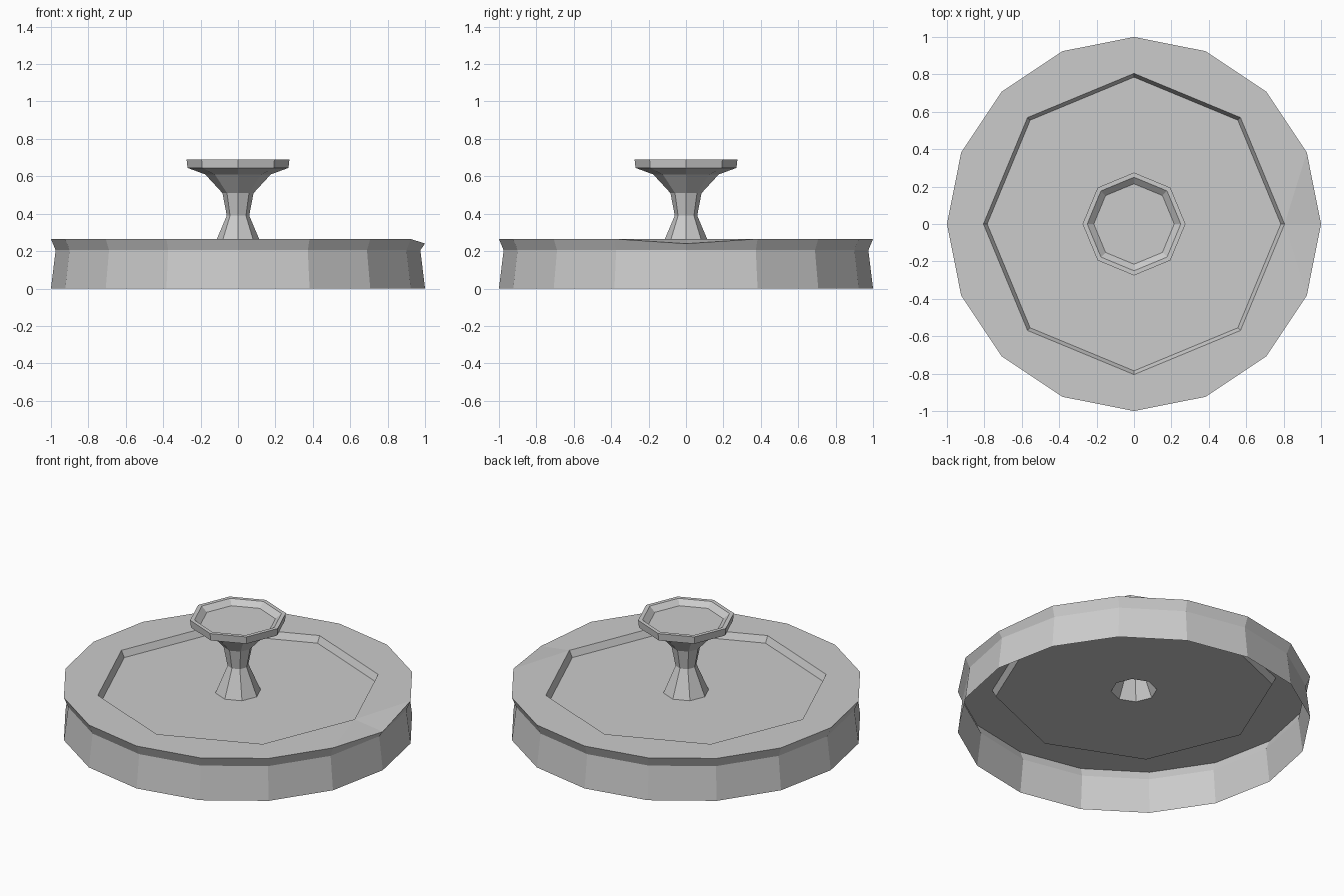
import bpy
import bmesh
from math import sin, cos, tau

cube = bpy.data.objects.get("Cube")
if cube:
    bpy.data.objects.remove(cube, do_unlink=True)

grey = bpy.data.materials.new("light grey")
grey.use_nodes = True
colour = (0.6, 0.6, 0.6, 1)
grey.diffuse_color = colour
grey.node_tree.nodes["Principled BSDF"].inputs["Base Color"].default_value = colour


def ring(bm, radius, z, sides):
    return [bm.verts.new((radius * cos(tau * i / sides), radius * sin(tau * i / sides), z))
            for i in range(sides)]


def bridge(bm, lower, upper):
    n = len(lower)
    for i in range(n):
        j = (i + 1) % n
        bm.faces.new((lower[i], lower[j], upper[j], upper[i]))


def loft(bm, profile, sides):
    rings = [ring(bm, r, z, sides) for r, z in profile]
    for a, b in zip(rings, rings[1:]):
        bridge(bm, a, b)
    return rings


def finish(bm, name):
    mesh = bpy.data.meshes.new(name)
    bm.to_mesh(mesh)
    bm.free()
    mesh.materials.append(grey)
    obj = bpy.data.objects.new(name, mesh)
    bpy.context.collection.objects.link(obj)
    return obj


FLOOR = 0.225

# Lid: open skirt, flat brim and sunken octagonal panel with a hole under the knob
bm = bmesh.new()
rim = loft(bm, [(1, 0), (0.975, 0.205), (1, 0.265)], 16)[-1]
rim[0].co.z = 0.24  # dented rim corner
panel = loft(bm, [(0.805, 0.265), (0.785, FLOOR), (0.13, FLOOR)], 8)[0]
for i in range(8):
    mid, before, after = rim[2 * i], rim[2 * i - 1], rim[2 * i + 1]
    corner, following = panel[i], panel[(i + 1) % 8]
    bm.faces.new((before, mid, corner))
    bm.faces.new((mid, after, corner))
    bm.faces.new((corner, after, following))
finish(bm, "lid")

# Knob: hollow flared stem with a dished cap
bm = bmesh.new()
rings = loft(bm, [(0.13, FLOOR), (0.06, 0.39), (0.083, 0.51), (0.175, 0.61),
                  (0.27, 0.645), (0.275, 0.69), (0.25, 0.69), (0.215, 0.66)], 8)
bm.faces.new(rings[-1])
finish(bm, "knob")
